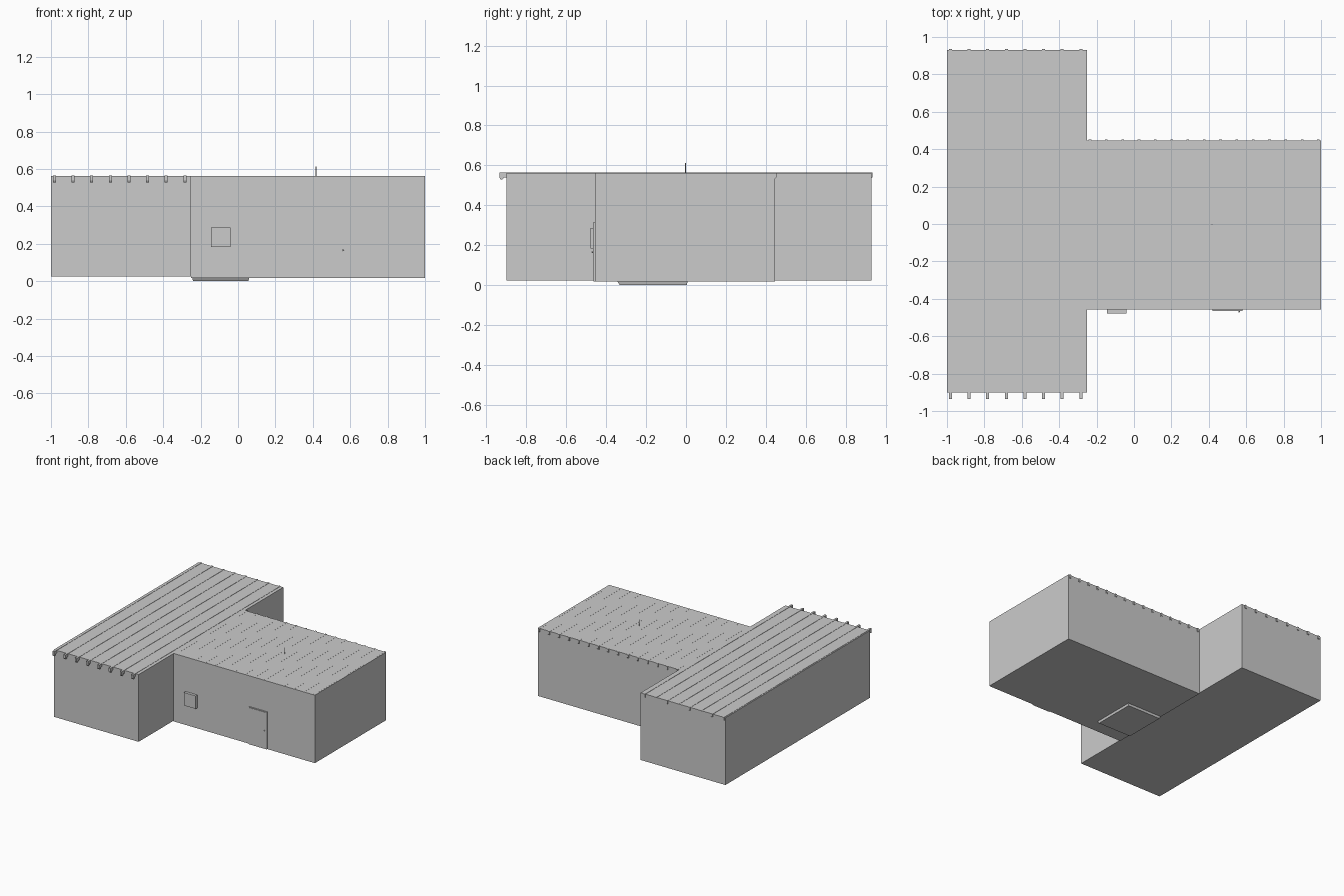
import bpy, bmesh, math

if "Cube" in bpy.data.objects:
    bpy.data.objects.remove(bpy.data.objects["Cube"])


def make(name, bm):
    bmesh.ops.recalc_face_normals(bm, faces=bm.faces)
    me = bpy.data.meshes.new(name)
    bm.to_mesh(me)
    bm.free()
    ob = bpy.data.objects.new(name, me)
    bpy.context.collection.objects.link(ob)
    return ob


def box(name, x, y, z):
    bm = bmesh.new()
    bmesh.ops.create_cube(bm, size=1)
    for v in bm.verts:
        v.co = [a + (b - a) * (c + 0.5) for (a, b), c in zip((x, y, z), v.co)]
    return make(name, bm)


def beam(name, x, width, profile):
    # side profile in (y, z), extruded along x
    bm = bmesh.new()
    f = bm.faces.new([bm.verts.new((x - width / 2, y, z)) for y, z in profile])
    ext = bmesh.ops.extrude_face_region(bm, geom=[f])['geom']
    bmesh.ops.translate(bm, vec=(width, 0, 0),
                        verts=[v for v in ext if isinstance(v, bmesh.types.BMVert)])
    return make(name, bm)


# Two flat-roofed wings
box("long_wing", (-1, -0.25), (-0.9, 0.93), (0.024, 0.562))
box("main_wing", (-0.25, 1), (-0.456, 0.446), (0.018, 0.562))

# Roof beams of the long wing, with carved front ends
for i in range(8):
    beam("long_roof_beam", -0.982 + 0.0997 * i, 0.016,
         [(-0.935, 0.564), (-0.935, 0.538), (-0.929, 0.528), (-0.919, 0.53),
          (-0.912, 0.54), (-0.895, 0.54), (0.92, 0.53), (0.935, 0.54), (0.935, 0.564)])

# Roof beams of the main wing, only tips showing at the back
for i in range(15):
    beam("main_roof_beam", -0.235 + 0.0872 * i, 0.014,
         [(-0.45, 0.5625), (-0.45, 0.53), (0.44, 0.515), (0.447, 0.535),
          (0.453, 0.54), (0.453, 0.5625)])

# Door with a raised panel and knob
box("door_frame", (0.42, 0.58), (-0.464, -0.45), (0.018, 0.317))
box("door_panel", (0.426, 0.574), (-0.466, -0.455), (0.028, 0.312))
bm = bmesh.new()
bmesh.ops.create_icosphere(bm, subdivisions=1, radius=0.005)
bmesh.ops.translate(bm, verts=bm.verts, vec=(0.562, -0.469, 0.165))
make("door_knob", bm)

# Window box
box("window", (-0.145, -0.04), (-0.478, -0.45), (0.182, 0.286))

# Tapered hatch under the floor
hatch = box("floor_hatch", (-0.245, 0.06), (-0.345, 0.008), (0.0, 0.02))
for v in hatch.data.vertices:
    if v.co.z < 0.01:
        v.co.x += 0.005 if v.co.x < -0.1 else -0.005
        v.co.y += 0.012 if v.co.y < -0.1 else -0.004

# Thin roof mast
bm = bmesh.new()
bmesh.ops.create_cone(bm, cap_ends=True, segments=8, radius1=0.0018,
                      radius2=0.0018, depth=0.07)
bmesh.ops.translate(bm, verts=bm.verts, vec=(0.417, -0.003, 0.578))
make("roof_mast", bm)
